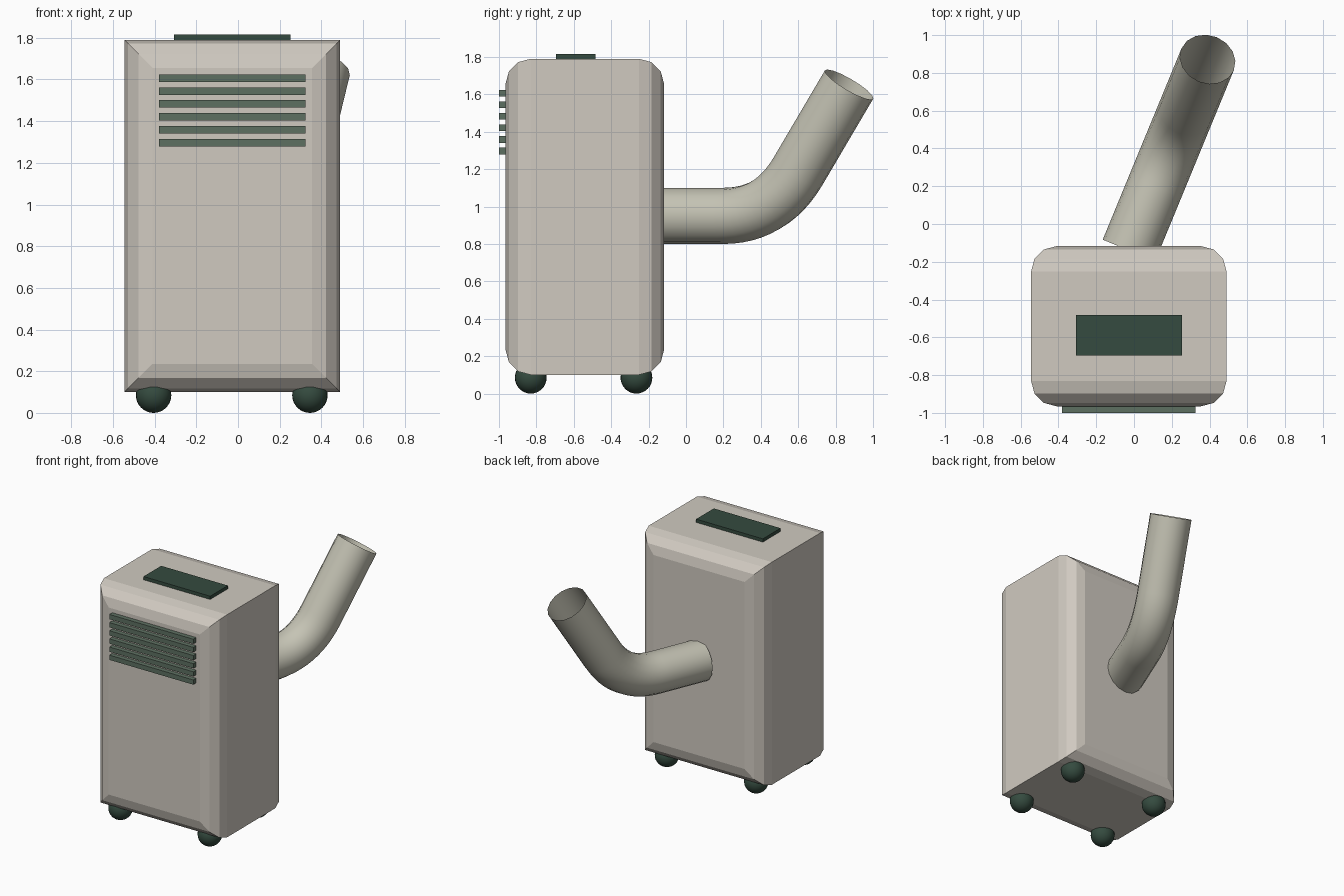
import bpy, bmesh
from math import sin, cos, tan, radians, pi
from mathutils import Vector

if "Cube" in bpy.data.objects:
    bpy.data.objects.remove(bpy.data.objects["Cube"])


def material(name, rgb):
    m = bpy.data.materials.new(name)
    m.diffuse_color = (*rgb, 1)
    m.use_nodes = True
    m.node_tree.nodes["Principled BSDF"].inputs["Base Color"].default_value = m.diffuse_color
    return m


CREAM = material("cream_plastic", (0.63, 0.59, 0.53))
HOSE = material("hose_plastic", (0.56, 0.55, 0.46))
DARK = material("dark_green", (0.035, 0.07, 0.05))
SLAT = material("slat_green", (0.11, 0.16, 0.12))


def finish(name, bm, mat):
    bmesh.ops.recalc_face_normals(bm, faces=bm.faces)
    me = bpy.data.meshes.new(name)
    bm.to_mesh(me)
    bm.free()
    ob = bpy.data.objects.new(name, me)
    bpy.context.collection.objects.link(ob)
    me.materials.append(mat)
    return ob


def box(name, lo, hi, mat):
    bm = bmesh.new()
    bmesh.ops.create_cube(bm, size=1)
    for v in bm.verts:
        v.co = [lo[i] + (v.co[i] + 0.5) * (hi[i] - lo[i]) for i in range(3)]
    return finish(name, bm, mat)


# Body: rectangular rings along y, front and back rims rounded in 3 steps
X0, X1, Y0, Y1, Z0, Z1, R = -0.545, 0.49, -0.965, -0.117, 0.1, 1.79, 0.135
arc = [(R * (1 - sin(a)), R * (1 - cos(a))) for a in (i * pi / 6 for i in range(4))]
sections = [(Y0 + dy, d) for d, dy in [(R * (1 - sin(i * pi / 6)), R * (1 - cos(i * pi / 6))) for i in range(4)]]
sections += [(Y1 - (y - Y0), d) for y, d in reversed(sections)]
bm = bmesh.new()
rings = []
for y, d in sections:
    corners = [(X0 + d, Z0 + d), (X1 - d, Z0 + d), (X1 - d, Z1 - d), (X0 + d, Z1 - d)]
    rings.append([bm.verts.new((x, y, z)) for x, z in corners])
for a, b in zip(rings, rings[1:]):
    for i in range(4):
        j = (i + 1) % 4
        bm.faces.new((a[i], a[j], b[j], b[i]))
bm.faces.new(rings[0])
bm.faces.new(rings[-1])
finish("body", bm, CREAM)

# Front vent slats
for i in range(6):
    z = 1.297 + i * 0.0618
    box(f"vent_slat_{i + 1}", (-0.38, -1.0, z - 0.018), (0.325, -0.955, z + 0.018), SLAT)

# Control panel on top
box("control_panel", (-0.307, -0.695, 1.78), (0.253, -0.483, 1.815), DARK)

# Ball feet
for x in (-0.405, 0.345):
    for y in (-0.83, -0.265):
        bm = bmesh.new()
        bmesh.ops.create_uvsphere(bm, u_segments=24, v_segments=16, radius=0.085)
        bmesh.ops.translate(bm, verts=bm.verts, vec=(x, y, 0.085))
        for f in bm.faces:
            f.smooth = True
        finish(f"{'front' if y < -0.5 else 'back'}_{'left' if x < 0 else 'right'}_foot", bm, DARK)

# Exhaust hose: open tube swept along a straight run, a bend and a rising run
start, end = Vector((-0.027, -0.14, 0.95)), Vector((0.39, 0.872, 1.652))
flat = Vector((end.x - start.x, end.y - start.y, 0)).normalized()
rise, bend = radians(57.5), 0.28
up = flat * cos(rise) + Vector((0, 0, sin(rise)))
corner = end - up * ((end.z - start.z) / sin(rise))
a, b = corner - flat * bend, corner + up * bend
path = [start]
for i in range(13):
    t = i / 12
    path.append(a * (1 - t) ** 2 + corner * 2 * t * (1 - t) + b * t * t)
path.append(end)

side = flat.cross(Vector((0, 0, 1)))
N = 16
bm = bmesh.new()
rings = []
for i, p in enumerate(path):
    if i == 0:
        tangent = flat
    elif i == len(path) - 1:
        tangent = up
    else:
        tangent = ((p - path[i - 1]).normalized() + (path[i + 1] - p).normalized()).normalized()
    normal = side.cross(tangent)
    rings.append([bm.verts.new(p + 0.15 * (side * cos(2 * pi * k / N) + normal * sin(2 * pi * k / N)))
                  for k in range(N)])
for r, s in zip(rings, rings[1:]):
    for k in range(N):
        m = (k + 1) % N
        bm.faces.new((r[k], r[m], s[m], s[k])).smooth = True
finish("exhaust_hose", bm, HOSE)
